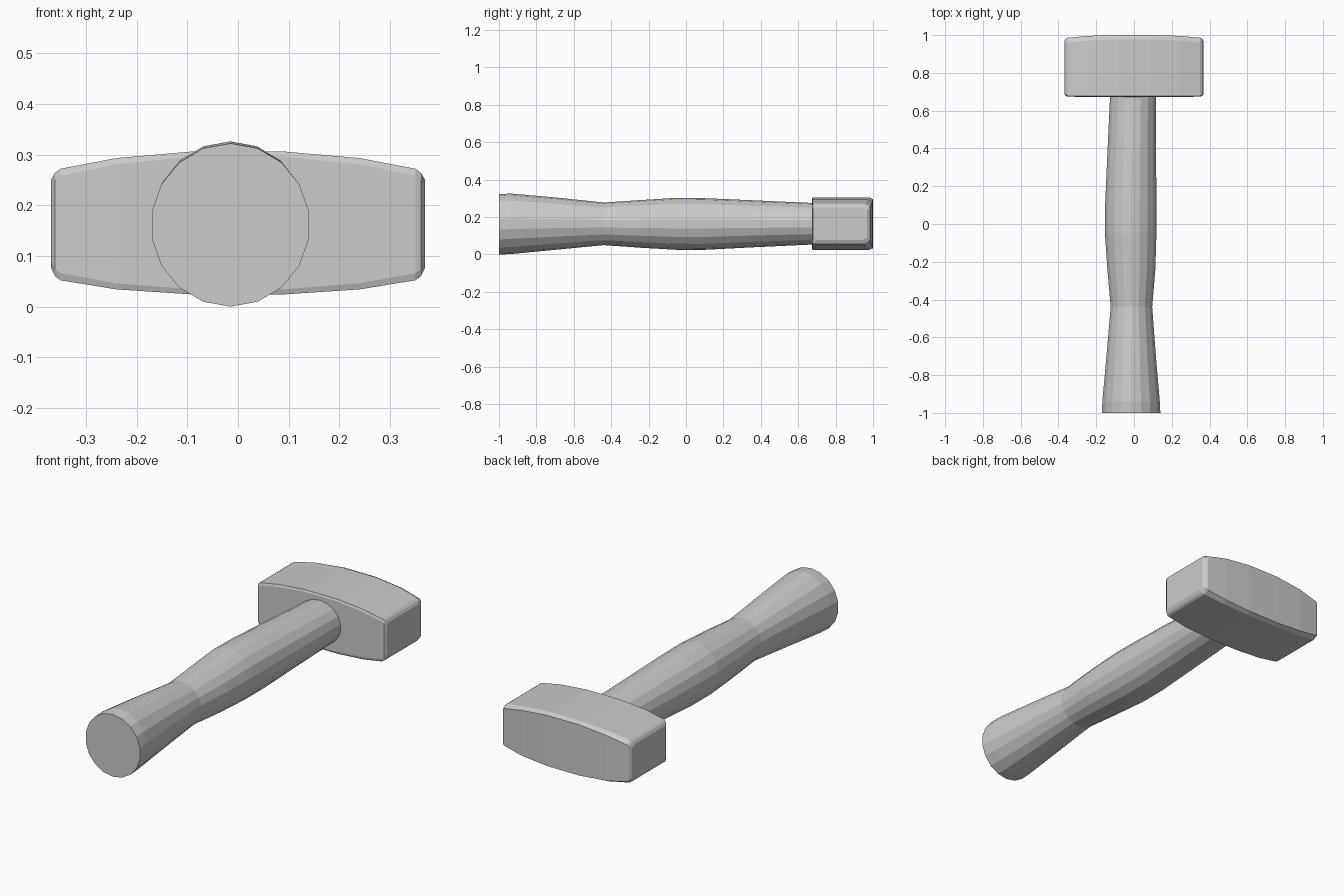
import bpy, bmesh, math

if "Cube" in bpy.data.objects:
    bpy.data.objects.remove(bpy.data.objects["Cube"])


def loft(name, rings):
    """Skin a list of equally sized point rings and cap both ends."""
    bm = bmesh.new()
    loops = [[bm.verts.new(p) for p in ring] for ring in rings]
    n = len(loops[0])
    for a, b in zip(loops, loops[1:]):
        for i in range(n):
            j = (i + 1) % n
            bm.faces.new((a[i], a[j], b[j], b[i]))
    bm.faces.new(loops[0])
    bm.faces.new(loops[-1])
    bmesh.ops.recalc_face_normals(bm, faces=bm.faces)
    mesh = bpy.data.meshes.new(name)
    bm.to_mesh(mesh)
    bm.free()
    obj = bpy.data.objects.new(name, mesh)
    bpy.context.collection.objects.link(obj)
    return obj


def oval(y, x0, x1, z0, z1, sides=18):
    """Oval ring across the handle, given its extents."""
    cx, cz, rx, rz = (x0 + x1) / 2, (z0 + z1) / 2, (x1 - x0) / 2, (z1 - z0) / 2
    return [(cx + rx * math.cos(math.tau * (i + 0.5) / sides), y,
             cz + rz * math.sin(math.tau * (i + 0.5) / sides))
            for i in range(sides)]


def block(x, y0, y1, z0, z1, cf, cb, cz):
    """Chamfered rectangle across the head: cf, cb = front/back cut, cz = height of cut."""
    return [(x, y0 + cf, z0), (x, y1 - cb, z0), (x, y1, z0 + cz), (x, y1, z1 - cz),
            (x, y1 - cb, z1), (x, y0 + cf, z1), (x, y0, z1 - cz), (x, y0, z0 + cz)]


# Handle: flared grip, narrow waist, swelling shaft
loft("handle", [oval(*s) for s in (
    (-1.00, -0.172, 0.142, 0.000, 0.322),
    (-0.94, -0.170, 0.139, 0.002, 0.326),
    (-0.70, -0.148, 0.118, 0.025, 0.305),
    (-0.44, -0.125, 0.098, 0.050, 0.278),
    (-0.24, -0.143, 0.115, 0.036, 0.291),
    (-0.05, -0.156, 0.121, 0.025, 0.303),
    (0.10, -0.155, 0.121, 0.025, 0.301),
    (0.35, -0.144, 0.119, 0.038, 0.290),
    (0.69, -0.128, 0.117, 0.054, 0.275),
)])

# Head: half profile from centre to striking face, mirrored across x
half = [
    (0.09, 0.673, 1.000, 0.024, 0.306, 0.004, 0.022, 0.010),
    (0.24, 0.673, 0.996, 0.034, 0.293, 0.004, 0.024, 0.012),
    (0.35, 0.674, 0.986, 0.052, 0.272, 0.004, 0.026, 0.014),
    (0.361, 0.678, 0.980, 0.060, 0.264, 0.005, 0.026, 0.014),
    (0.369, 0.690, 0.968, 0.077, 0.250, 0.006, 0.024, 0.012),
]
stations = [(-s[0], *s[1:]) for s in reversed(half)] + half
loft("hammer_head", [block(*s) for s in stations])
